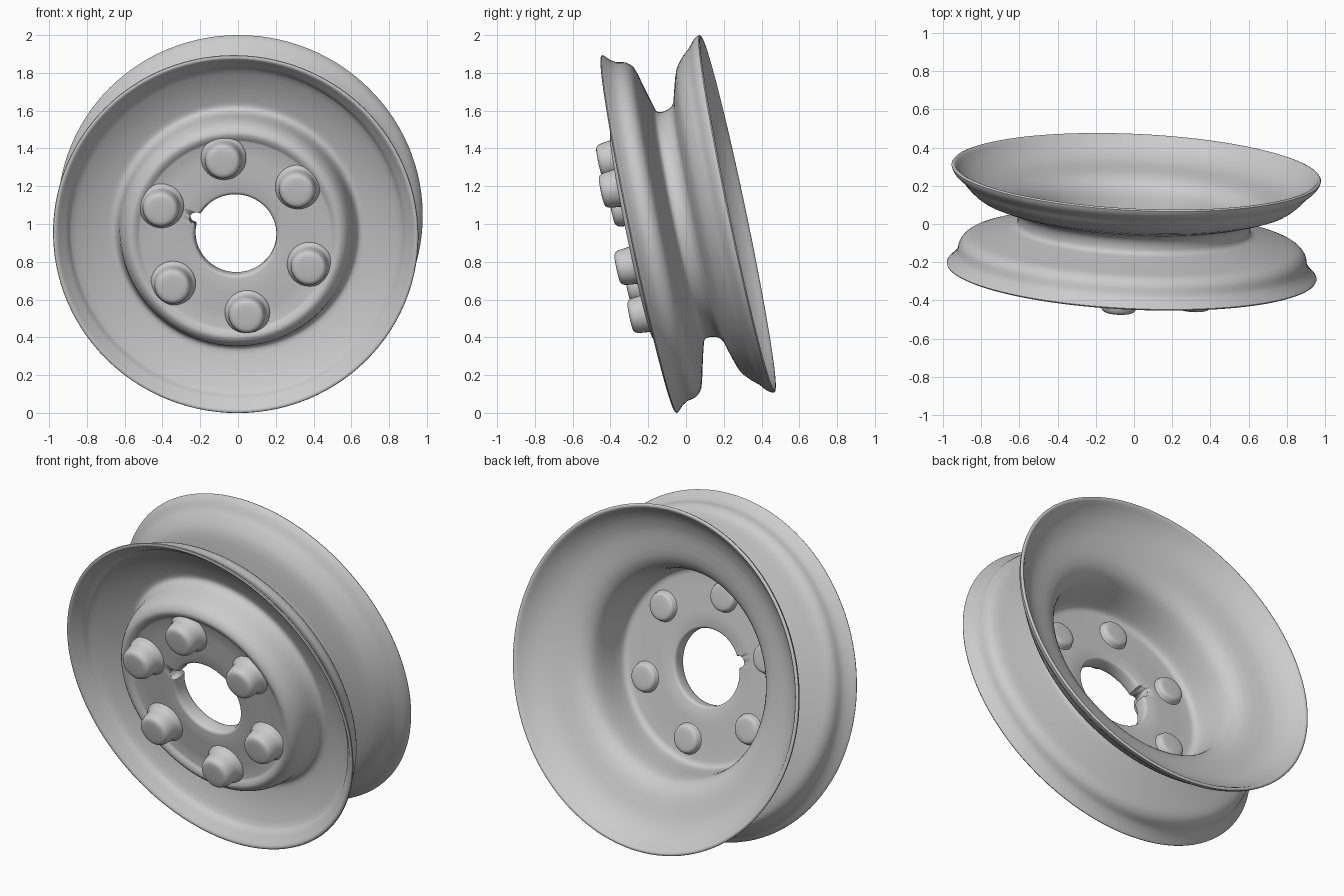
import bpy, bmesh
from math import sin, cos, pi, radians
from mathutils import Matrix, Vector

if "Cube" in bpy.data.objects:
    bpy.data.objects.remove(bpy.data.objects["Cube"])

# Wheel axis is local Y (front = -Y); the whole wheel leans back and is slightly turned
POSE = (Matrix.Translation((0, 0.012, 1.0))
        @ Matrix.Rotation(radians(-2.7), 4, 'Z')
        @ Matrix.Rotation(radians(11.8), 4, 'X'))


def smooth_loop(pts, steps, closed):
    """Catmull-Rom curve through (radius, depth) points."""
    pts = [Vector(p) for p in pts]
    n = len(pts)
    out = []
    at = (lambda i: pts[i % n]) if closed else (lambda i: pts[max(0, min(n - 1, i))])
    for i in range(n if closed else n - 1):
        a, b, c, d = (at(i + k) for k in (-1, 0, 1, 2))
        # limit tangents so long flat spans do not overshoot
        seg = (c - b).length
        m1 = (c - a) / 2
        m2 = (d - b) / 2
        if m1.length > seg:
            m1 *= seg / m1.length
        if m2.length > seg:
            m2 *= seg / m2.length
        for s in range(steps):
            t = s / steps
            out.append(b * (2*t**3 - 3*t*t + 1) + m1 * (t**3 - 2*t*t + t)
                       + c * (3*t*t - 2*t**3) + m2 * (t**3 - t*t))
    if not closed:
        out.append(pts[-1])
    return out


def lathe(name, profile, segs, closed, offset=(0, 0), angle=40):
    """Revolve a profile about local Y, then place it with the wheel pose."""
    bm = bmesh.new()
    rings = []
    for r, y in profile:
        if r < 1e-5:
            rings.append([bm.verts.new((offset[0], y, offset[1]))] * segs)
        else:
            rings.append([bm.verts.new((offset[0] + r * cos(2*pi*i/segs), y,
                                        offset[1] + r * sin(2*pi*i/segs)))
                          for i in range(segs)])
    for k in range(len(rings) if closed else len(rings) - 1):
        a, b = rings[k], rings[(k + 1) % len(rings)]
        for i in range(segs):
            j = (i + 1) % segs
            vs = list(dict.fromkeys((a[i], a[j], b[j], b[i])))
            bm.faces.new(vs)
    bmesh.ops.recalc_face_normals(bm, faces=bm.faces)
    me = bpy.data.meshes.new(name)
    bm.to_mesh(me)
    bm.free()
    ob = bpy.data.objects.new(name, me)
    bpy.context.collection.objects.link(ob)
    ob.matrix_world = POSE
    bpy.ops.object.select_all(action='DESELECT')
    ob.select_set(True)
    bpy.context.view_layer.objects.active = ob
    bpy.ops.object.shade_smooth_by_angle(angle=radians(angle))
    return ob


# Closed rim and hub cross-section: (radius, depth along the axis)
rim_profile = [
    # front lip and front bowl
    (.968, -.262), (.952, -.270), (.925, -.245), (.895, -.215), (.875, -.185),
    (.78, -.138), (.69, -.108), (.650, -.105),
    # hub drum and shoulder
    (.628, -.140), (.612, -.230), (.588, -.283), (.555, -.306), (.527, -.300), (.505, -.288),
    # hub face, centre hole, hub back
    (.235, -.288), (.218, -.275), (.215, -.215), (.228, -.198), (.515, -.198), (.548, -.185),
    # inner drum and rear bowl
    (.560, -.140), (.572, -.02), (.595, .060), (.660, .112),
    (.80, .152), (.875, .192), (.92, .232), (.950, .268), (.967, .262),
    # outer side: rear flange, tyre well, front flange
    (.950, .230), (.910, .195), (.880, .160), (.820, .111), (.700, .072), (.645, .055),
    (.615, .020), (.612, -.035), (.650, -.055), (.780, -.090),
    (.870, -.115), (.905, -.150), (.918, -.200), (.942, -.235),
]
wheel = lathe("wheel_rim", smooth_loop(rim_profile, 3, True), 112, True)

# Small notch in the centre hole
notch = lathe("notch_cutter", [(0, -.5), (.035, -.5), (.035, 0), (0, 0)], 24, False,
              offset=(-.208, .088))
notch.hide_render = True
cut = wheel.modifiers.new("notch", 'BOOLEAN')
cut.operation = 'DIFFERENCE'
cut.object = notch
cut.solver = 'EXACT'
bpy.context.view_layer.objects.active = wheel
bpy.ops.object.modifier_apply(modifier=cut.name)
bpy.data.objects.remove(notch)

# Six rounded bolts, showing on both sides of the hub
bolt_profile = smooth_loop([(0, -.402), (.065, -.400), (.086, -.390), (.095, -.365),
                            (.102, -.310), (.120, -.287), (.120, -.24), (.088, -.199),
                            (.078, -.172), (.062, -.162), (0, -.160)], 3, False)
for k in range(6):
    a = radians(-8 + 60 * k)
    lathe(f"wheel_bolt_{k + 1}", bolt_profile, 32, False,
          offset=(.422 * sin(a), .422 * cos(a)))
